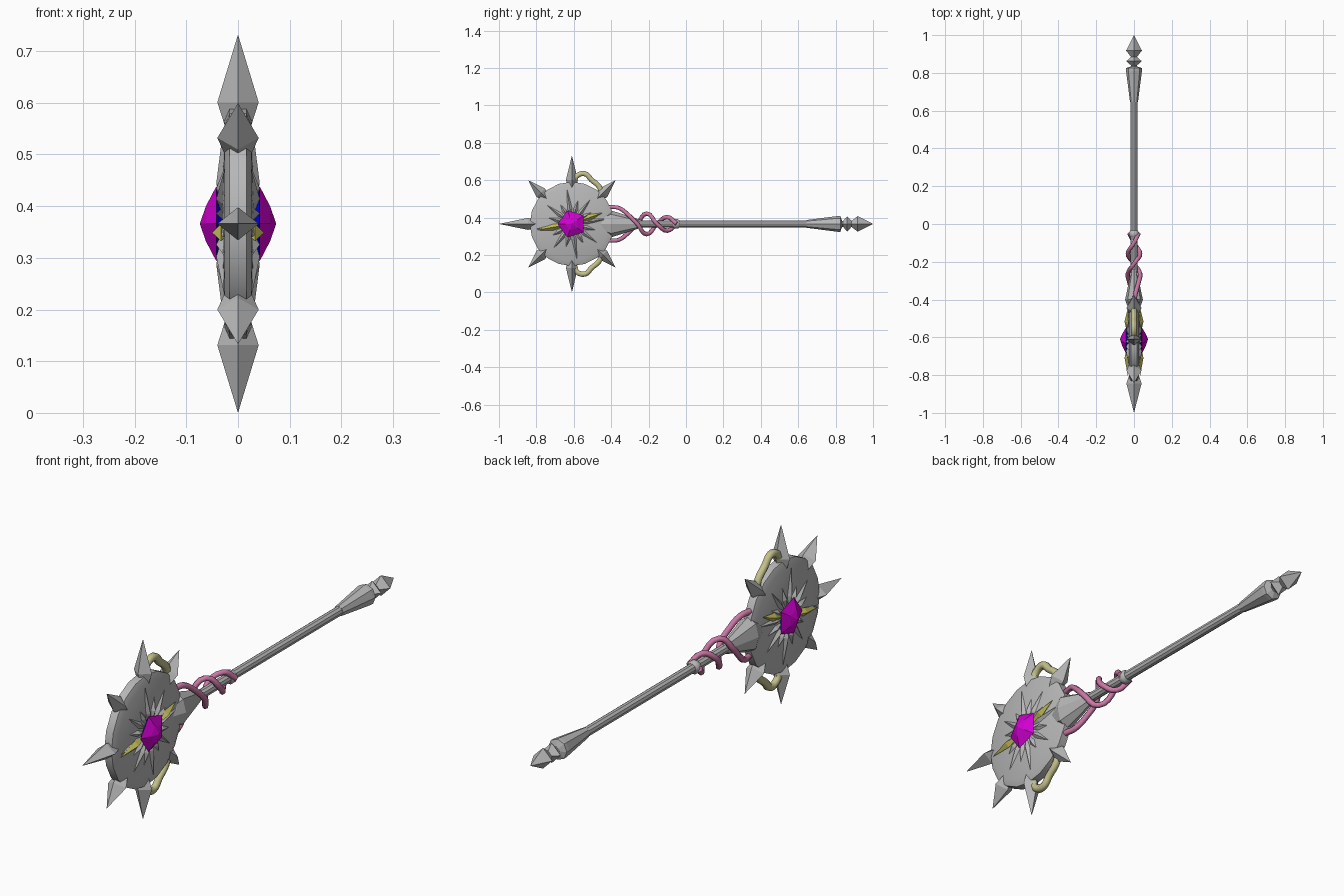
import bpy, bmesh
from math import sin, cos, pi, radians
from mathutils import Matrix, Vector

if "Cube" in bpy.data.objects:
    bpy.data.objects.remove(bpy.data.objects["Cube"])

HUB = Vector((0, -0.61, 0.366))
AXIS_Z = HUB.z


def material(name, rgb):
    m = bpy.data.materials.new(name)
    m.use_nodes = True
    color = (*rgb, 1)
    m.diffuse_color = color
    m.node_tree.nodes["Principled BSDF"].inputs["Base Color"].default_value = color
    return m


steel = material("steel grey", (0.48, 0.48, 0.48))
magenta = material("magenta", (0.64, 0, 0.64))
blue = material("blue", (0, 0, 0.64))
yellow = material("yellow", (0.56, 0.52, 0.1))
khaki = material("pale khaki", (0.55, 0.53, 0.26))
pink = material("pink", (0.6, 0.19, 0.38))


def lathe(name, profile, sides, mat, matrix, scale=(1, 1), phase=0, smooth=False):
    """Revolve (radius, height) pairs about local z; a zero radius makes a point."""
    bm = bmesh.new()
    rings = []
    for r, h in profile:
        count = sides if r else 1
        rings.append([bm.verts.new((r * scale[0] * cos(phase + 2 * pi * i / sides),
                                    r * scale[1] * sin(phase + 2 * pi * i / sides), h))
                      for i in range(count)])
    for a, b in zip(rings, rings[1:]):
        for i in range(sides):
            j = (i + 1) % sides
            if len(a) == 1:
                bm.faces.new((a[0], b[j], b[i]))
            elif len(b) == 1:
                bm.faces.new((a[i], a[j], b[0]))
            else:
                bm.faces.new((a[i], a[j], b[j], b[i]))
    for ring in (rings[0], rings[-1]):
        if len(ring) > 1:
            bm.faces.new(ring)
    bmesh.ops.recalc_face_normals(bm, faces=bm.faces)
    mesh = bpy.data.meshes.new(name)
    bm.to_mesh(mesh)
    bm.free()
    mesh.materials.append(mat)
    ob = bpy.data.objects.new(name, mesh)
    bpy.context.collection.objects.link(ob)
    ob.matrix_world = matrix
    if smooth:
        bpy.ops.object.select_all(action='DESELECT')
        ob.select_set(True)
        bpy.context.view_layer.objects.active = ob
        bpy.ops.object.shade_smooth_by_angle(angle=radians(35))
    return ob


def radial(degrees, x=0):
    """Local z points outward from the hub; 0 degrees is towards the handle."""
    return Matrix.Translation(HUB + Vector((x, 0, 0))) @ Matrix.Rotation(radians(degrees - 90), 4, 'X')


def tube(name, points, radius, mat):
    curve = bpy.data.curves.new(name, 'CURVE')
    curve.dimensions = '3D'
    curve.bevel_depth = radius
    curve.bevel_resolution = 1
    curve.resolution_u = 4
    curve.use_fill_caps = True
    spline = curve.splines.new('BEZIER')
    spline.bezier_points.add(len(points) - 1)
    for p, co in zip(spline.bezier_points, points):
        p.co = co
        p.handle_left_type = p.handle_right_type = 'AUTO'
    curve.materials.append(mat)
    ob = bpy.data.objects.new(name, curve)
    bpy.context.collection.objects.link(ob)
    bpy.ops.object.select_all(action='DESELECT')
    ob.select_set(True)
    bpy.context.view_layer.objects.active = ob
    bpy.ops.object.convert(target='MESH')


# Domed disc head
lathe("disc_head", [(0, -0.032), (0.2, -0.026), (0.225, -0.016),
                    (0.225, 0.016), (0.2, 0.026), (0, 0.032)],
      20, steel, Matrix.Translation(HUB) @ Matrix.Rotation(pi / 2, 4, 'Y'), smooth=True)

# Rim spikes, with the handle taking the eighth place
for k in range(1, 8):
    tip = 0.33 if k % 2 else (0.39 if k == 4 else 0.366)
    lathe(f"rim_spike_{k}", [(0, 0.11), (0.04, 0.235), (0, tip)], 4, steel,
          radial(45 * k), scale=(1, 0.8))

# Starburst shards and gems on both faces
for side, label in ((1, "left"), (-1, "right")):
    for k in range(16):
        reach = (0.19, 0.12, 0.165, 0.13)[k % 4]
        lathe(f"{label}_face_shard_{k}", [(0, 0.02), (0.014, 0.08), (0, reach)], 4,
              steel, radial(22.5 * k + 8, side * 0.028))
    for k, (angle, reach) in enumerate(((20, 0.175), (190, 0.195))):
        lathe(f"{label}_yellow_shard_{k}", [(0, 0.02), (0.017, 0.1), (0, reach)], 4,
              yellow, radial(angle, side * 0.033))
    face = Matrix.Translation(HUB) @ Matrix.Rotation(side * pi / 2, 4, 'Y')
    lathe(f"{label}_gem_setting", [(0.05, 0.025), (0.074, 0.0425)], 5, blue, face, phase=-pi / 2)
    lathe(f"{label}_gem", [(0.076, 0.042), (0.036, 0.062), (0, 0.074)], 5, magenta,
          face, phase=-pi / 2)

# Handle parts along the y axis
along = Matrix.Translation((0, 0, AXIS_Z)) @ Matrix.Rotation(-pi / 2, 4, 'X')
lathe("neck", [(0.02, -0.5), (0.072, -0.4), (0.03, -0.27), (0.02, -0.24)], 8, steel,
      along, scale=(0.65, 1))
lathe("shaft", [(0.019, -0.3), (0.019, 0.66)], 10, steel, along, smooth=True)
lathe("collar", [(0.02, -0.07), (0.027, -0.06), (0.027, -0.045), (0.02, -0.035)], 10,
      steel, along, smooth=True)
lathe("grip_flare", [(0.021, 0.645), (0.042, 0.81), (0.042, 0.825), (0.015, 0.835)], 8, steel, along)
lathe("pommel", [(0.018, 0.825), (0.016, 0.84), (0.041, 0.862), (0.016, 0.885),
                 (0.042, 0.918), (0, 1.0)], 4, steel, along)

# Twin vines winding around the neck
PHASES = [(-0.41, 0, 0.09), (-0.36, 0.1, 0.09), (-0.31, 0.27, 0.075), (-0.26, 0.5, 0.065),
          (-0.21, 1, 0.055), (-0.155, 1.5, 0.045), (-0.1, 2, 0.036), (-0.05, 2.5, 0.025)]
for sign, label in ((1, "upper"), (-1, "lower")):
    tube(f"{label}_vine", [(sign * min(r, 0.032) * sin(t * pi), y, AXIS_Z + sign * r * cos(t * pi))
                           for y, t, r in PHASES], 0.012, pink)
    # Wavy tendrils on the rim
    tube(f"{label}_rim_tendril", [(0, y, AXIS_Z + sign * h) for y, h in
                                  ((-0.6, 0.22), (-0.585, 0.255), (-0.54, 0.268),
                                   (-0.505, 0.235), (-0.465, 0.2), (-0.45, 0.16))],
         0.016, khaki)
